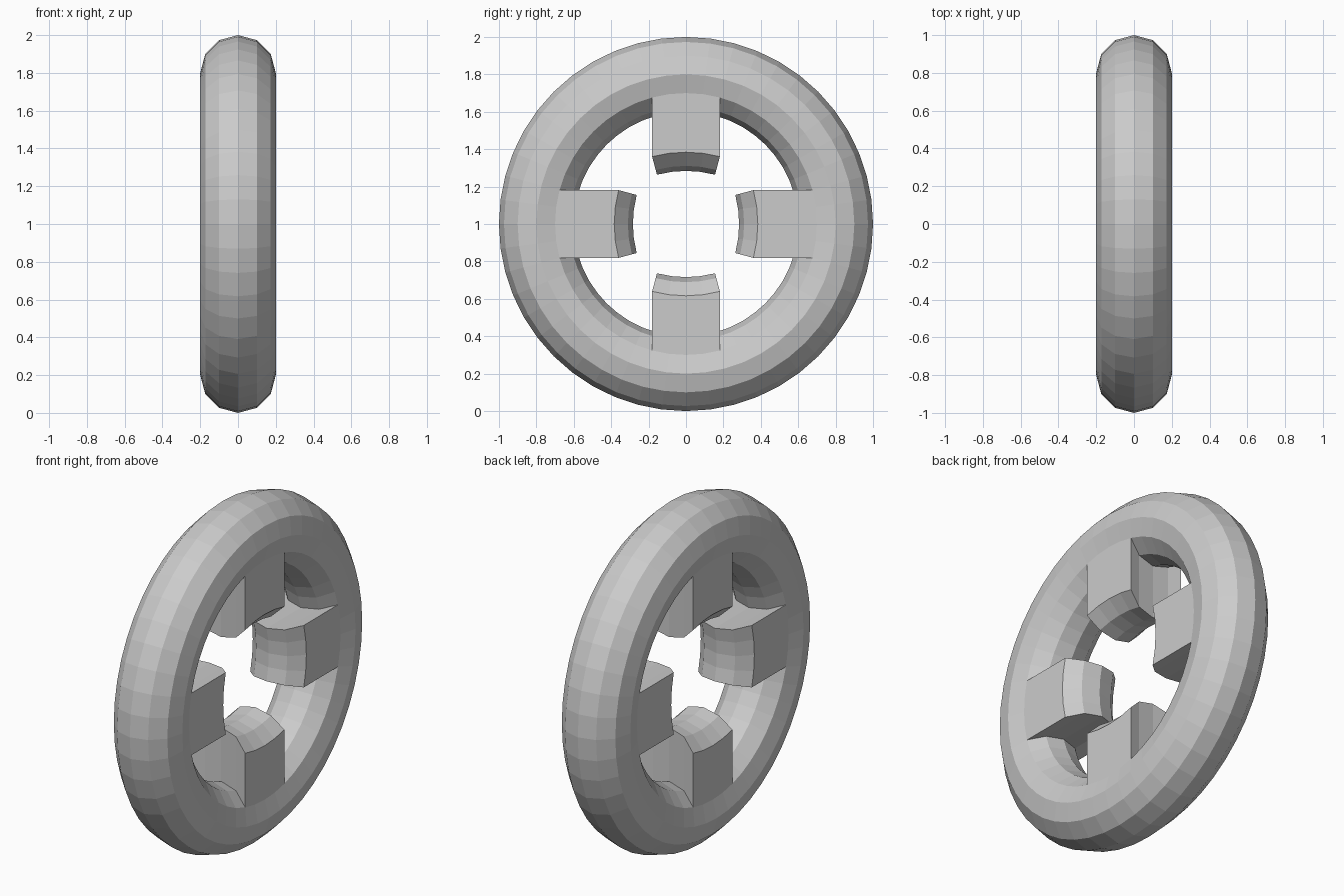
import bpy, bmesh
from math import sin, cos, tau, pi
from mathutils import Vector

cube = bpy.data.objects.get("Cube")
if cube:
    bpy.data.objects.remove(cube, do_unlink=True)

MAJOR, MINOR = 48, 12        # segments around the wheel and around the tube
RADIUS, TUBE = 0.8, 0.2
PAD_LENGTH = 0.316           # how far the pads reach towards the centre
CENTRE = Vector((0, 0, 1))

grey = bpy.data.materials.new("light grey")
grey.use_nodes = True
colour = (0.6, 0.6, 0.6, 1)
grey.diffuse_color = colour
grey.node_tree.nodes["Principled BSDF"].inputs["Base Color"].default_value = colour

bm = bmesh.new()

# Ring: tube vertices, index 0 on the outer rim and MINOR / 2 on the inner rim
rings = []
for i in range(MAJOR):
    a = tau * i / MAJOR
    ring = []
    for j in range(MINOR):
        b = tau * j / MINOR
        r = RADIUS + TUBE * cos(b)
        ring.append(bm.verts.new(CENTRE + Vector((TUBE * sin(b), r * cos(a), r * sin(a)))))
    rings.append(ring)

faces = {}
for i in range(MAJOR):
    for j in range(MINOR):
        p, q = rings[i], rings[(i + 1) % MAJOR]
        k = (j + 1) % MINOR
        faces[i, j] = bm.faces.new((p[j], p[k], q[k], q[j]))
bmesh.ops.recalc_face_normals(bm, faces=bm.faces)

# Four pads: inner patches of the ring extruded straight towards the centre
for quarter in range(4):
    middle = quarter * MAJOR // 4
    patch = [faces[(middle + i) % MAJOR, MINOR // 2 + j]
             for i in range(-2, 2) for j in range(-2, 2)]
    result = bmesh.ops.extrude_face_region(bm, geom=patch)
    moved = [v for v in result["geom"] if isinstance(v, bmesh.types.BMVert)]
    a = quarter * pi / 2
    inward = Vector((0, -cos(a), -sin(a))) * PAD_LENGTH
    bmesh.ops.translate(bm, verts=moved, vec=inward)
    bmesh.ops.delete(bm, geom=[f for f in patch if f.is_valid], context="FACES")

bmesh.ops.recalc_face_normals(bm, faces=bm.faces)
mesh = bpy.data.meshes.new("ring_with_pads")
bm.to_mesh(mesh)
bm.free()
mesh.materials.append(grey)
wheel = bpy.data.objects.new("ring_with_pads", mesh)
bpy.context.collection.objects.link(wheel)
